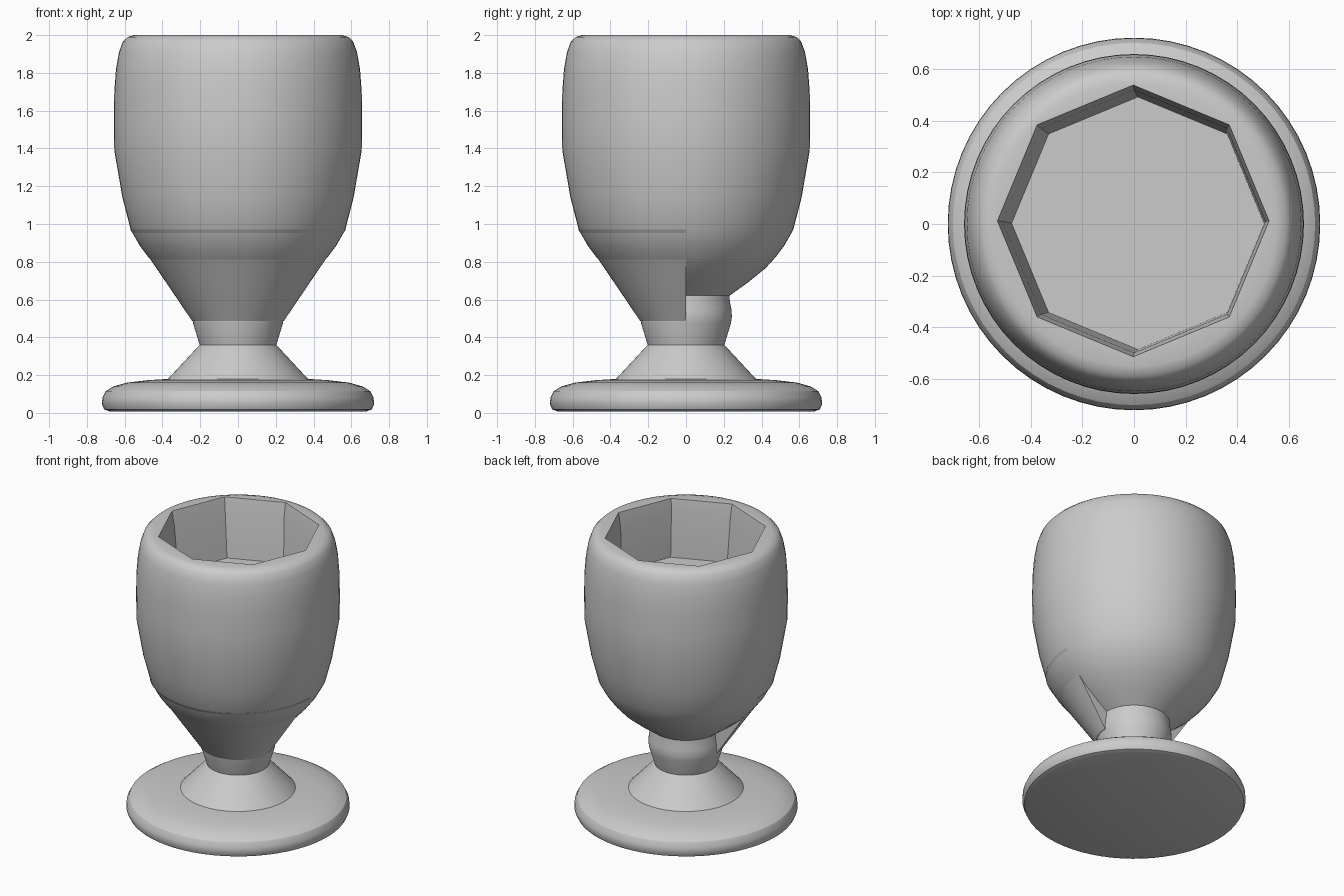
import bpy, bmesh
from math import pi, sin, cos, radians

if "Cube" in bpy.data.objects:
    bpy.data.objects.remove(bpy.data.objects["Cube"])


def add_object(name, bm):
    bmesh.ops.remove_doubles(bm, verts=bm.verts, dist=1e-5)
    bmesh.ops.recalc_face_normals(bm, faces=bm.faces)
    mesh = bpy.data.meshes.new(name)
    bm.to_mesh(mesh)
    bm.free()
    ob = bpy.data.objects.new(name, mesh)
    bpy.context.collection.objects.link(ob)
    return ob


def lathe(name, profile, start=0.0, sweep=2 * pi, steps=64):
    """Revolve (radius, z) points around z; a partial sweep gets flat end caps."""
    bm = bmesh.new()
    full = sweep > 2 * pi - 0.001
    rings = []
    for i in range(steps if full else steps + 1):
        a = start + sweep * i / steps
        rings.append([bm.verts.new((r * cos(a), r * sin(a), z)) for r, z in profile])
    for i in range(steps):
        a, b = rings[i], rings[(i + 1) % len(rings)]
        for j in range(len(profile) - 1):
            bm.faces.new((a[j], b[j], b[j + 1], a[j + 1]))
    if not full:
        bm.faces.new(rings[0])
        bm.faces.new(rings[-1])
    return add_object(name, bm)


def octagon_prism(name, levels):
    """Eight-sided loft through (centre x, centre y, radius, z) levels."""
    bm = bmesh.new()
    rings = [[bm.verts.new((x + r * cos(k * pi / 4), y + r * sin(k * pi / 4), z))
              for k in range(8)] for x, y, r, z in levels]
    for a, b in zip(rings, rings[1:]):
        for k in range(8):
            bm.faces.new((a[k], a[(k + 1) % 8], b[(k + 1) % 8], b[k]))
    bm.faces.new(rings[0])
    bm.faces.new(rings[-1])
    return add_object(name, bm)


def smooth(ob, angle):
    bpy.ops.object.select_all(action='DESELECT')
    ob.select_set(True)
    bpy.context.view_layer.objects.active = ob
    bpy.ops.object.shade_smooth_by_angle(angle=radians(angle))


# Round foot disc
foot = lathe("foot", [(0, 0.008), (0.68, 0.008), (0.708, 0.018), (0.72, 0.045),
                      (0.718, 0.08), (0.70, 0.115), (0.66, 0.14), (0.59, 0.16),
                      (0.48, 0.173), (0.37, 0.18), (0, 0.18)])

# Cone rising from the foot to the stem
foot_cone = lathe("foot_cone", [(0, 0.17), (0.375, 0.175), (0.203, 0.36), (0, 0.36)])

# Short stem with a soft knob
stem = lathe("stem", [(0, 0.35), (0.203, 0.36), (0.238, 0.475), (0.243, 0.51),
                      (0.24, 0.55), (0.232, 0.59), (0.23, 0.63), (0, 0.63)])

# Solid bowl with a rounded rim
bowl = lathe("bowl", [(0, 0.62), (0.23, 0.62), (0.33, 0.692), (0.42, 0.765),
                      (0.475, 0.825), (0.52, 0.885), (0.568, 0.97), (0.612, 1.14),
                      (0.655, 1.39), (0.657, 1.55), (0.655, 1.70), (0.646, 1.82),
                      (0.63, 1.91), (0.61, 1.965), (0.585, 1.99), (0.55, 2.0), (0, 2.0)])

# Octagonal pocket cut into the top of the bowl
cutter = octagon_prism("pocket_cutter", [(0.015, 0.003, 0.488, 1.59),
                                         (0.0, 0.01, 0.508, 1.90),
                                         (-0.003, 0.012, 0.525, 2.0),
                                         (-0.003, 0.012, 0.525, 2.2)])
cut = bowl.modifiers.new("pocket", 'BOOLEAN')
cut.operation = 'DIFFERENCE'
cut.solver = 'EXACT'
cut.object = cutter
bpy.context.view_layer.objects.active = bowl
bpy.ops.object.modifier_apply(modifier=cut.name)
bpy.data.objects.remove(cutter, do_unlink=True)

# Half cone filling the front under the bowl, flat at y = 0
front_half_cone = lathe("front_half_cone", [(0, 0.487), (0.243, 0.487), (0.57, 0.97), (0, 0.97)],
                        start=pi, sweep=pi, steps=32)

for part in (foot, foot_cone, stem, bowl, front_half_cone):
    smooth(part, 30)
